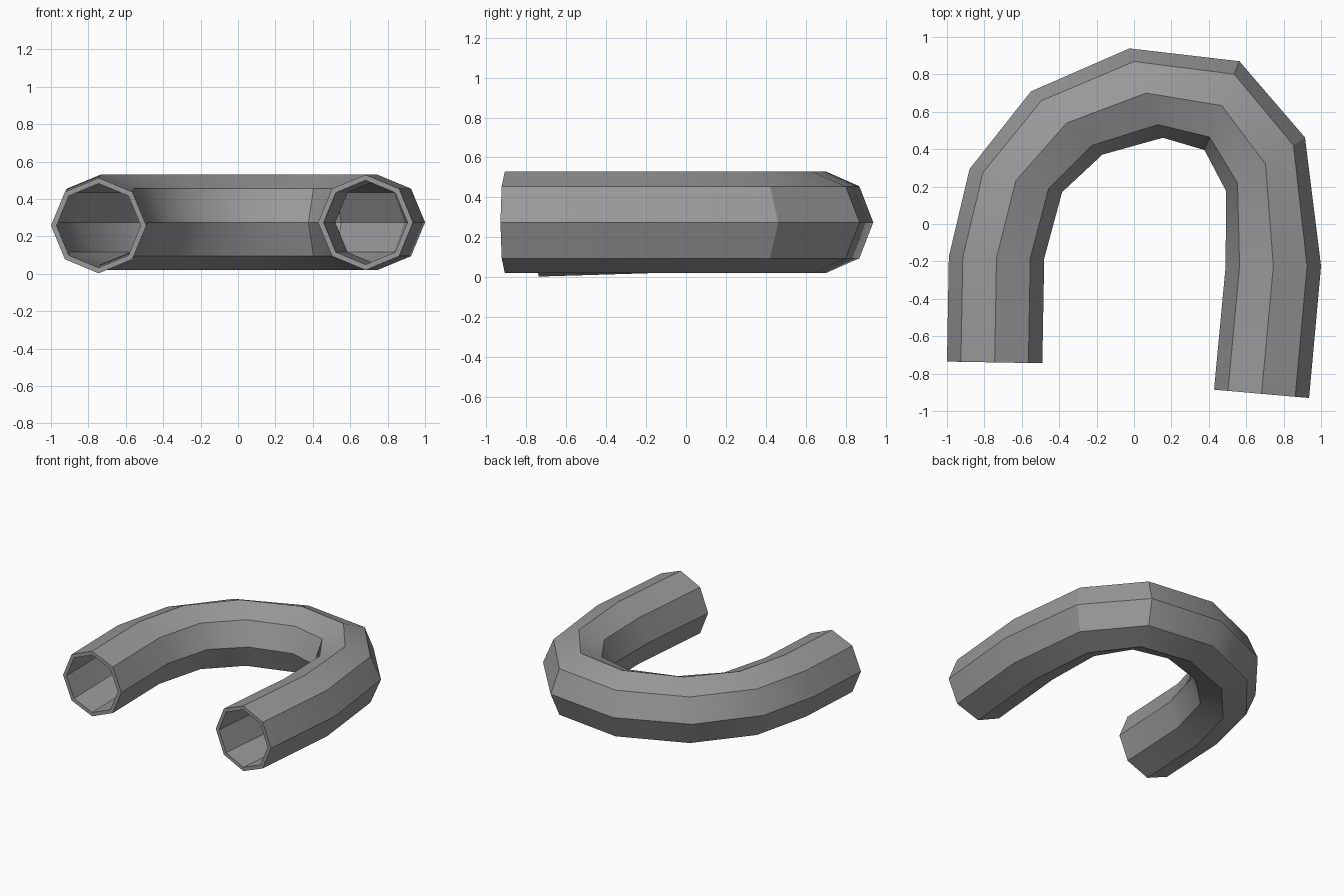
import bpy
import bmesh
from math import cos, sin, pi, radians
from mathutils import Vector

cube = bpy.data.objects.get("Cube")
if cube:
    bpy.data.objects.remove(cube, do_unlink=True)

SIDES = 8
OUTER_RADIUS = 0.255
INNER_RADIUS = 0.225

# Bend stations: centre x, y, z and heading of the outer side in degrees
STATIONS = [
    (-0.745, -0.74, 0.258, 179),
    (-0.735, -0.18, 0.275, 179),
    (-0.632, 0.232, 0.275, 166),
    (-0.36, 0.54, 0.275, 138.5),
    (0.065, 0.70, 0.275, 110.5),
    (0.47, 0.633, 0.275, 68.5),
    (0.703, 0.32, 0.275, 34),
    (0.745, -0.225, 0.275, 0),
    (0.682, -0.908, 0.275, -5),
]


def make_material(name, color):
    mat = bpy.data.materials.new(name)
    mat.use_nodes = True
    mat.diffuse_color = color
    mat.node_tree.nodes["Principled BSDF"].inputs["Base Color"].default_value = color
    return mat


def add_ring(bm, station, radius):
    x, y, z, heading = station
    centre = Vector((x, y, z))
    out = Vector((cos(radians(heading)), sin(radians(heading)), 0))
    up = Vector((0, 0, 1))
    ring = []
    for k in range(SIDES):
        a = 2 * pi * k / SIDES
        ring.append(bm.verts.new(centre + radius * (out * cos(a) + up * sin(a))))
    return ring


def bridge(bm, first, second):
    for k in range(SIDES):
        n = (k + 1) % SIDES
        bm.faces.new((first[k], first[n], second[n], second[k]))


# Hollow octagonal pipe swept through the stations
bm = bmesh.new()
outer = [add_ring(bm, s, OUTER_RADIUS) for s in STATIONS]
inner = [add_ring(bm, s, INNER_RADIUS) for s in STATIONS]
for i in range(len(STATIONS) - 1):
    bridge(bm, outer[i], outer[i + 1])
    bridge(bm, inner[i + 1], inner[i])

# Flat rims at both open ends
bridge(bm, inner[0], outer[0])
bridge(bm, outer[-1], inner[-1])

mesh = bpy.data.meshes.new("bent_pipe")
bm.to_mesh(mesh)
bm.free()
mesh.materials.append(make_material("pipe grey", (0.32, 0.32, 0.32, 1)))

pipe = bpy.data.objects.new("bent_pipe", mesh)
bpy.context.collection.objects.link(pipe)
bpy.ops.object.select_all(action="DESELECT")
pipe.select_set(True)
bpy.context.view_layer.objects.active = pipe
bpy.ops.object.shade_smooth_by_angle(angle=radians(30))
